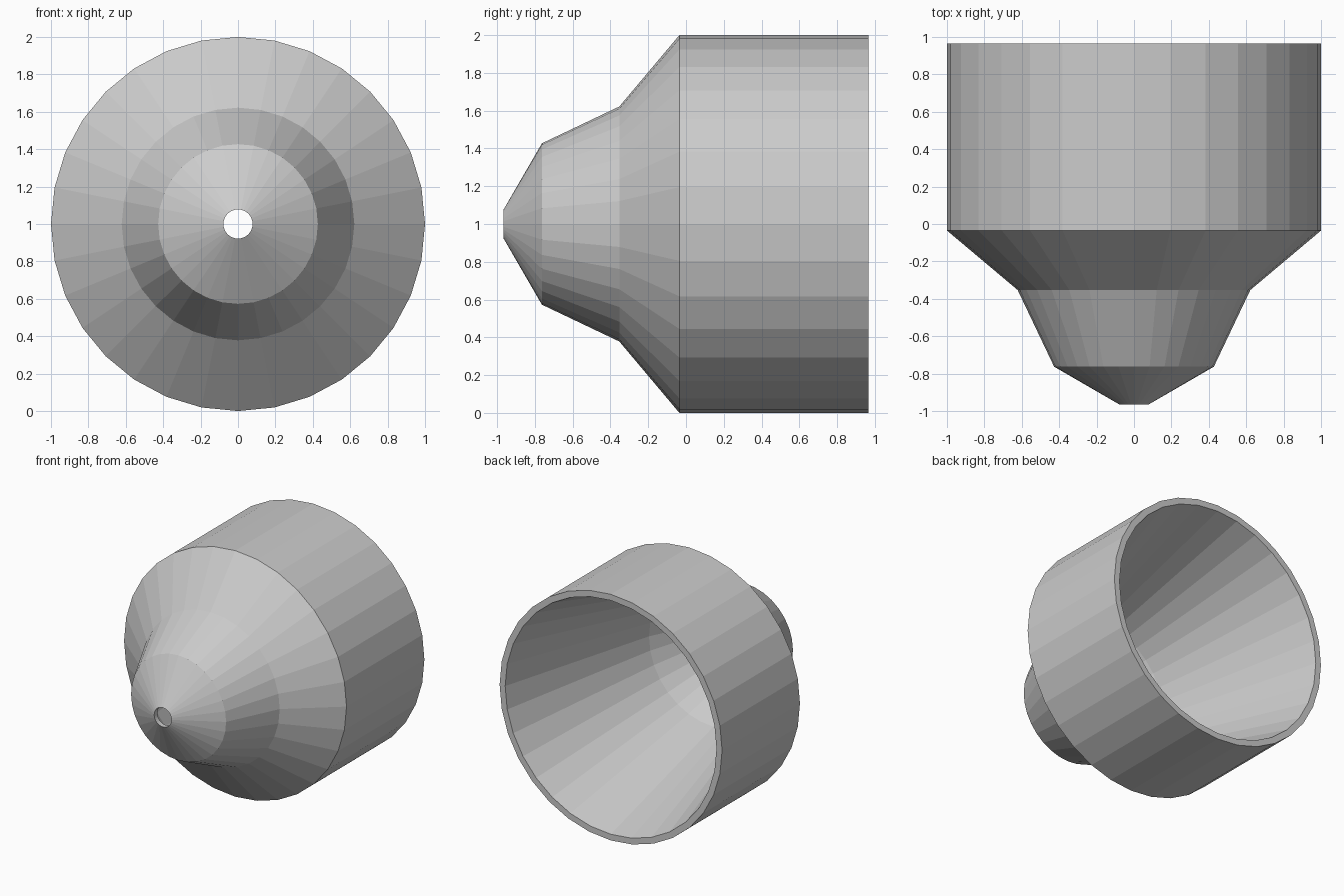
import bpy, bmesh, math

if "Cube" in bpy.data.objects:
    bpy.data.objects.remove(bpy.data.objects["Cube"])

SIDES = 32
# (y, radius) loop: outer wall from tip to rim, then back along the inner wall
PROFILE = [(-0.965, 0.078), (-0.763, 0.427), (-0.353, 0.622), (-0.035, 1.0), (0.965, 1.0),
           (0.965, 0.95), (-0.353, 0.58), (-0.74, 0.39), (-0.925, 0.078)]

mat = bpy.data.materials.new("light grey")
mat.diffuse_color = (0.6, 0.6, 0.6, 1)
mat.use_nodes = True
mat.node_tree.nodes["Principled BSDF"].inputs["Base Color"].default_value = mat.diffuse_color

# Hollow stepped nozzle, revolved around the y axis
bm = bmesh.new()
rings = []
for y, r in PROFILE:
    rings.append([bm.verts.new((r * math.sin(2 * math.pi * i / SIDES), y,
                                1 + r * math.cos(2 * math.pi * i / SIDES)))
                  for i in range(SIDES)])
for a, b in zip(rings, rings[1:] + rings[:1]):
    for i in range(SIDES):
        j = (i + 1) % SIDES
        bm.faces.new((a[i], a[j], b[j], b[i]))
bmesh.ops.recalc_face_normals(bm, faces=bm.faces)

mesh = bpy.data.meshes.new("nozzle_shell")
bm.to_mesh(mesh)
bm.free()
mesh.materials.append(mat)
bpy.context.collection.objects.link(bpy.data.objects.new("nozzle_shell", mesh))
